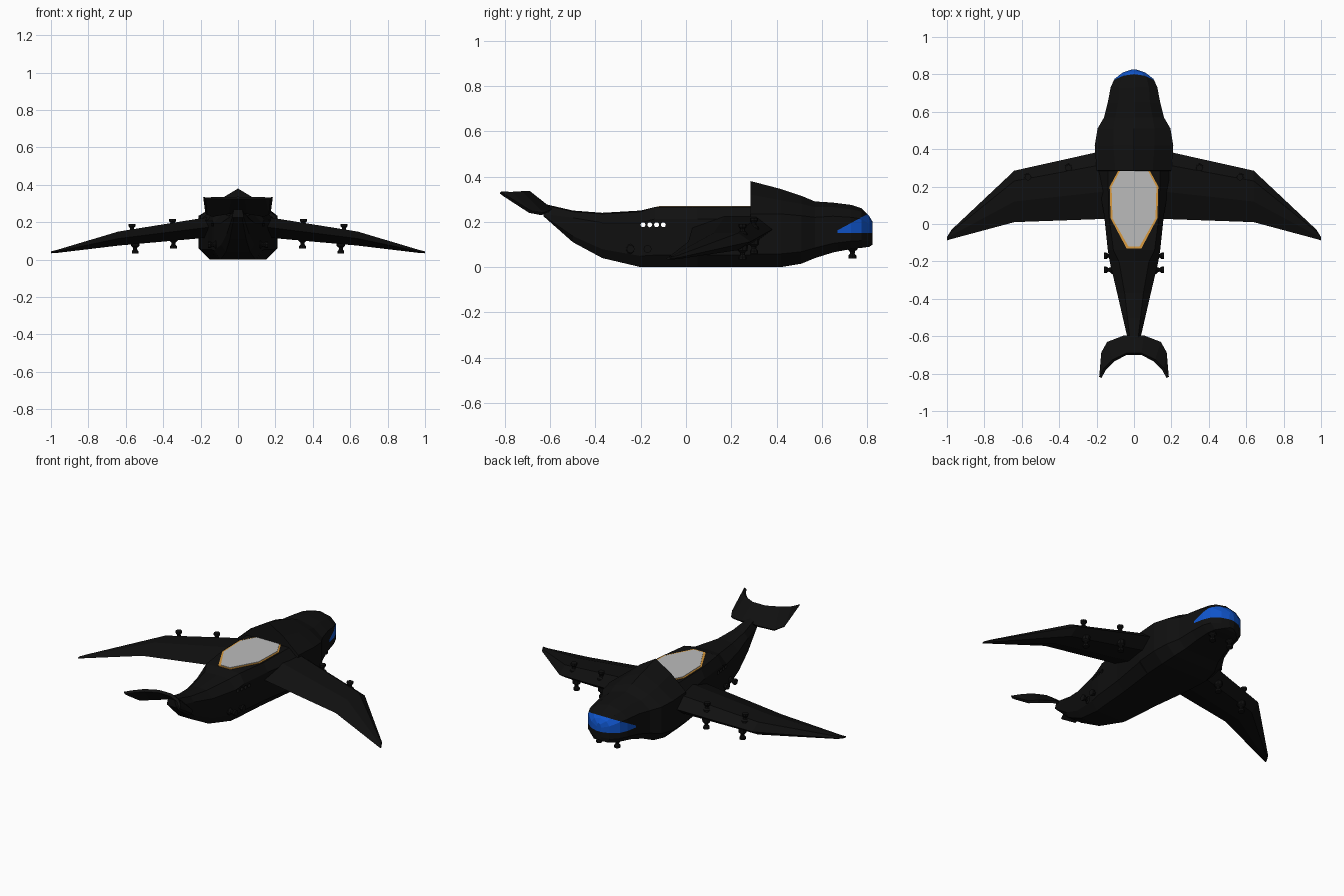
import bpy
import bmesh
from math import pi
from mathutils import Matrix, Vector

cube = bpy.data.objects.get("Cube")
if cube:
    bpy.data.objects.remove(cube, do_unlink=True)


def make_material(name, colour):
    mat = bpy.data.materials.new(name)
    mat.use_nodes = True
    rgba = (*colour, 1)
    mat.diffuse_color = rgba
    mat.node_tree.nodes["Principled BSDF"].inputs["Base Color"].default_value = rgba
    return mat


black = make_material("hull_black", (.005, .005, .005))
blue = make_material("windshield_blue", (.005, .09, .6))
grey = make_material("hatch_grey", (.5, .5, .5))
orange = make_material("trim_orange", (.7, .33, .05))


def finish(bm, name, *materials):
    bmesh.ops.recalc_face_normals(bm, faces=bm.faces)
    mesh = bpy.data.meshes.new(name)
    bm.to_mesh(mesh)
    bm.free()
    obj = bpy.data.objects.new(name, mesh)
    bpy.context.collection.objects.link(obj)
    for mat in materials:
        mesh.materials.append(mat)
    return obj


def loft(bm, rings, capped=True):
    """Skin closed rings that share a point count."""
    loops = [[bm.verts.new(p) for p in ring] for ring in rings]
    for a, b in zip(loops, loops[1:]):
        for i in range(len(a)):
            j = (i + 1) % len(a)
            bm.faces.new((a[i], a[j], b[j], b[i]))
    if capped:
        bm.faces.new(loops[0])
        bm.faces.new(loops[-1])


def mirror(obj):
    obj.modifiers.new("mirror", 'MIRROR').use_axis[0] = True


def hull_ring(y, width, bottom, ridge, shoulder_w, shoulder):
    side = min(.235, bottom + .8 * (shoulder - bottom))
    low = bottom + .25 * (side - bottom)
    half = [(shoulder_w, shoulder), (width, side), (width, low), (.72 * width, bottom)]
    points = [(0, ridge)] + half + [(-x, z) for x, z in reversed(half)]
    return [(x, y, z) for x, z in points]


# Fuselage: y, half width, bottom, ridge, shoulder half width, shoulder height
stations = [
    (-.63, .03, .225, .28, .02, .275),
    (-.5, .06, .11, .25, .035, .245),
    (-.37, .09, .04, .24, .05, .235),
    (-.2, .13, 0, .25, .08, .245),
    (-.14, .14, 0, .265, .11, .265),
    (.05, .16, 0, .265, .135, .265),
    (.284, .2, 0, .265, .14, .265),
    (.286, .2, 0, .38, .1, .32),
    (.42, .21, 0, .345, .11, .295),
    (.51, .195, .015, .315, .11, .28),
    (.57, .16, .04, .29, .1, .265),
    (.65, .14, .065, .285, .085, .265),
    (.73, .125, .08, .275, .08, .255),
    (.775, .105, .085, .26, .07, .245),
    (.81, .06, .09, .225, .04, .215),
    (.825, .015, .1, .2, .01, .195),
]
bm = bmesh.new()
loft(bm, [hull_ring(*s) for s in stations])

# Windshield band cut into the nose
sill = Vector((0, .67, .15))
brow = Vector((0, .67, .163))
brow_normal = Vector((0, -.54, 1))
for point, normal in ((sill, (0, 0, 1)), (brow, brow_normal), (sill, (0, 1, 0))):
    faces = [f for f in bm.faces if f.calc_center_median().y > .6]
    geom = faces + list({e for f in faces for e in f.edges}) + list({v for f in faces for v in f.verts})
    bmesh.ops.bisect_plane(bm, geom=geom, plane_co=point, plane_no=normal, dist=.0001)
for f in bm.faces:
    c = f.calc_center_median()
    if c.y > sill.y and c.z > sill.z and (c - brow).dot(brow_normal) < 0:
        f.material_index = 1
fuselage = finish(bm, "fuselage", black, blue)

# Row of round openings through the rear body
bm = bmesh.new()
for i in range(4):
    place = Matrix.Translation((0, -.19 + .03 * i, .187)) @ Matrix.Rotation(pi / 2, 4, 'Y')
    bmesh.ops.create_cone(bm, cap_ends=True, segments=12, radius1=.011, radius2=.011,
                          depth=.6, matrix=place)
cutter = finish(bm, "porthole_cutter", black)
cutter.hide_render = True
cut = fuselage.modifiers.new("portholes", 'BOOLEAN')
cut.operation = 'DIFFERENCE'
cut.solver = 'EXACT'
cut.object = cutter
bpy.context.view_layer.objects.active = fuselage
bpy.ops.object.modifier_apply(modifier=cut.name)
bpy.data.objects.remove(cutter, do_unlink=True)


# Wings
def wing_ring(x, lead, trail, top, bottom):
    chord = trail - lead
    mid = (top + bottom) / 2
    profile = [(0, mid), (.2, top), (.6, top), (1, mid), (.6, bottom), (.2, bottom)]
    return [(x, lead + chord * t, z) for t, z in profile]


bm = bmesh.new()
loft(bm, [wing_ring(*s) for s in (
    (.08, .41, .03, .24, .125),
    (.64, .285, .01, .15, .075),
    (.975, -.03, -.08, .05, .035),
    (1, -.07, -.088, .044, .034),
)])
mirror(finish(bm, "wings", black))

# Tail flukes: leading and trailing edge pairs, then thickened
bm = bmesh.new()
pairs = [
    ((0, -.6, .255), (0, -.695, .33)),
    ((.05, -.6, .25), (.04, -.695, .33)),
    ((.14, -.635, .235), (.11, -.73, .33)),
    ((.17, -.69, .245), (.155, -.775, .328)),
    ((.177, -.8, .315), (.18, -.82, .33)),
]
edges = [[bm.verts.new(p) for p in pair] for pair in pairs]
for (a, b), (c, d) in zip(edges, edges[1:]):
    bm.faces.new((a, c, d, b))
flukes = finish(bm, "tail_flukes", black)
mirror(flukes)
thick = flukes.modifiers.new("thickness", 'SOLIDIFY')
thick.thickness = .016
thick.offset = 0


# Roof hatch: orange trim plate with a smaller grey panel on it
def hatch(name, inset, z, mat):
    half = [(.085, .284), (.13, .2), (.125, .03), (.04, -.13)]
    half = [(x - inset, y) for x, y in half]
    half[-1] = (half[-1][0], half[-1][1] + inset)
    outline = half + [(-x, y) for x, y in reversed(half)]
    bm = bmesh.new()
    loft(bm, [[(x, y, h) for x, y in outline] for h in (.262, z)])
    finish(bm, name, mat)


hatch("hatch_trim", 0, .268, orange)
hatch("hatch_panel", .01, .271, grey)


# Small flared gun turrets
def turret(name, position, direction):
    turn = Vector((0, 0, 1)).rotation_difference(Vector(direction)).to_matrix().to_4x4()
    place = Matrix.Translation(position) @ turn
    profile = [(.024, -.01), (.022, .012), (.012, .02), (.01, .03), (.018, .04), (.018, .052)]
    bm = bmesh.new()
    ring = [Matrix.Rotation(pi / 4 * i, 3, 'Z') @ Vector((1, 0, 0)) for i in range(8)]
    loft(bm, [[place @ Vector((p.x * r, p.y * r, h)) for p in ring] for r, h in profile])
    mirror(finish(bm, name, black))


up, down, out = (0, 0, 1), (0, 0, -1), (1, 0, 0)
turret("outer_upper_turrets", (.567, .25, .138), up)
turret("inner_upper_turrets", (.35, .3, .165), up)
turret("outer_lower_turrets", (.55, .25, .085), down)
turret("inner_lower_turrets", (.345, .3, .112), down)
turret("chin_turrets", (.06, .735, .09), down)
turret("front_side_turrets", (.108, -.17, .08), out)
turret("rear_side_turrets", (.108, -.245, .08), out)
